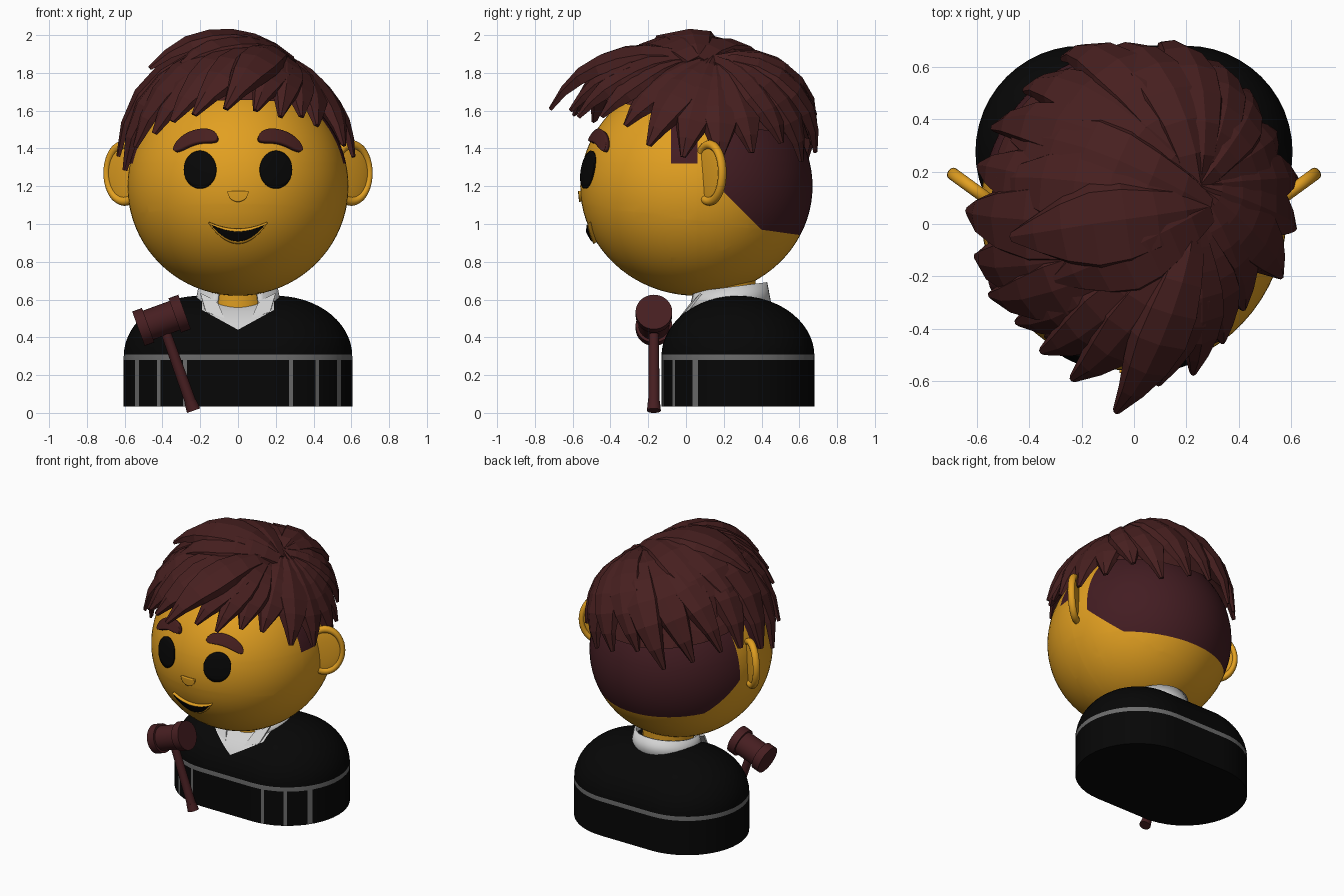
import bpy, bmesh, math
from math import sin, cos, pi, radians, sqrt
from mathutils import Vector, Matrix

if "Cube" in bpy.data.objects:
    bpy.data.objects.remove(bpy.data.objects["Cube"])


def material(name, *rgb):
    m = bpy.data.materials.new(name)
    m.use_nodes = True
    m.diffuse_color = (*rgb, 1)
    m.node_tree.nodes["Principled BSDF"].inputs["Base Color"].default_value = (*rgb, 1)
    return m


SKIN = material("golden_skin", .76, .35, .015)
HAIR = material("brown_hair", .063, .014, .014)
SCALP = material("plum_brown", .056, .012, .016)
BLACK = material("black", .002, .002, .002)
GREY = material("grey_trim", .15, .15, .15)
WHITE = material("white_collar", .65, .65, .65)
WOOD = material("red_brown_wood", .062, .013, .015)


def finish(bm, name, mats, smooth=True, angle=35):
    bmesh.ops.recalc_face_normals(bm, faces=bm.faces)
    me = bpy.data.meshes.new(name)
    bm.to_mesh(me)
    bm.free()
    ob = bpy.data.objects.new(name, me)
    bpy.context.collection.objects.link(ob)
    for m in mats:
        me.materials.append(m)
    if smooth:
        bpy.ops.object.select_all(action='DESELECT')
        ob.select_set(True)
        bpy.context.view_layer.objects.active = ob
        bpy.ops.object.shade_smooth_by_angle(angle=radians(angle))
    return ob


def cut(bm, co, no, clear=False):
    geom = bm.verts[:] + bm.edges[:] + bm.faces[:]
    bmesh.ops.bisect_plane(bm, geom=geom, plane_co=co, plane_no=no, clear_inner=clear)


def skin_rings(bm, rings, close=True):
    """Join rings of points with quads and cap both ends."""
    rows = [[bm.verts.new(p) for p in r] for r in rings]
    n = len(rows[0])
    for a, b in zip(rows, rows[1:]):
        for i in range(n if close else n - 1):
            j = (i + 1) % n
            bm.faces.new((a[i], a[j], b[j], b[i]))
    if close:
        bm.faces.new(rows[0])
        bm.faces.new(rows[-1])


# Robe: a stadium-shaped block with a domed top, trim cut into its faces
MID_Y, R = .275, .405


def stadium(r, z):
    pts = []
    for i in range(50):
        a = -pi / 2 + pi * (i % 25) / 24 + (pi if i >= 25 else 0)
        pts.append((r * cos(a) + (.2 if i < 25 else -.2), MID_Y + r * sin(a), z))
    return pts


bm = bmesh.new()
dome = [radians(87 * i / 14) for i in range(15)]
skin_rings(bm, [stadium(R, .035)] + [stadium(R * cos(a), .3 + .32 * sin(a)) for a in dome])
bars = [(.27, .29), (.41, .43), (.525, .545)]
for z in (.28, .31):
    cut(bm, (0, 0, z), (0, 0, 1))
for s in (-1, 1):
    cut(bm, (0, 0, .44), (-.55 * s, 0, 1))
    for x in (.19, *[e for b in bars for e in b]):
        cut(bm, (x * s, 0, 0), (1, 0, 0))
cut(bm, (0, .2, 0), (0, 1, 0))
for f in bm.faces:
    c = f.calc_center_median()
    x = abs(c.x)
    band = .28 < c.z < .31
    bar = .05 < c.z < .28 and c.y < MID_Y and any(a < x < b for a, b in bars)
    vee = c.z > .44 + .55 * x and x < .19 and c.y < .2
    f.material_index = 1 if band or bar else 2 if vee else 0
finish(bm, "robe", [BLACK, GREY, WHITE])


def rod(name, a, b, r1, r2, mat, sides=32):
    a, b = Vector(a), Vector(b)
    rot = (b - a).to_track_quat('Z', 'Y').to_matrix().to_4x4()
    bm = bmesh.new()
    bmesh.ops.create_cone(bm, cap_ends=True, segments=sides, radius1=r1, radius2=r2,
                          depth=(b - a).length, matrix=Matrix.Translation((a + b) / 2) @ rot)
    return finish(bm, name, [mat])


# Neck and open collar with two flaps
rod("neck", (0, .2, .45), (0, .2, .72), .16, .17, SKIN)
bm = bmesh.new()
arc = [radians(-60 + 300 * i / 36) for i in range(37)]
skin_rings(bm, [[(r * cos(a), .22 + r * sin(a), z + k * sin(a)) for a in arc]
                for r, z, k in ((.235, .55, .01), (.21, .665, .027))], close=False)
collar = finish(bm, "collar", [WHITE])
collar.modifiers.new("thickness", 'SOLIDIFY').thickness = .015
for s, side in ((1, "left"), (-1, "right")):
    bm = bmesh.new()
    flap = [(.2, .075, .635), (.11, .03, .59), (.07, -.04, .5), (.17, -.005, .535)]
    bm.faces.new([bm.verts.new((x * s, y, z)) for x, y, z in flap])
    ob = finish(bm, side + "_collar_flap", [WHITE], False)
    ob.modifiers.new("thickness", 'SOLIDIFY').thickness = .012

# Head: an ellipsoid with the shaved hair area cut into its faces
HC, HR = Vector((0, .055, 1.2)), Vector((.585, .615, .58))
bm = bmesh.new()
bmesh.ops.create_uvsphere(bm, u_segments=64, v_segments=40, radius=1,
                          matrix=Matrix.Translation(HC) @ Matrix.Diagonal((*HR, 1)))
for y in (-.08, .06, .2):
    cut(bm, (0, y, 0), (0, 1, 0))
cut(bm, (0, 0, 1.32), (0, 0, 1))
cut(bm, (0, 0, 1.37), (0, 1, 1))
cut(bm, (0, .4, .97), (0, .14, 1))
for f in bm.faces:
    _, y, z = f.calc_center_median()
    nape = y > .2 and y + z > 1.37 and z > .97 - .14 * (y - .4)
    sideburn = -.08 < y < .06 and z > 1.32
    f.material_index = int(nape or sideburn)
finish(bm, "head", [SKIN, SCALP], angle=60)


# Face details: curved plates that follow the head
def patch(name, mat, cx, hw, top, bottom, lift, depth, side=1):
    bm = bmesh.new()
    rows = []
    for j in range(9):
        row = []
        for i in range(25):
            u = -cos(pi * i / 24)
            x = cx * side + hw * u
            lo, hi = bottom(u * side), top(u * side)
            z = lo + (hi - lo) * j / 8
            d = sqrt(max(0, 1 - (x / HR.x) ** 2 - ((z - HC.z) / HR.z) ** 2))
            row.append((x, HC.y - HR.y * d - lift, z))
        rows.append(row)
    skin_rings(bm, rows, close=False)
    bmesh.ops.remove_doubles(bm, verts=bm.verts, dist=1e-5)
    ob = finish(bm, name, [mat])
    mod = ob.modifiers.new("thickness", 'SOLIDIFY')
    mod.thickness, mod.offset = depth, 0


def dome_u(u):
    return sqrt(max(0, 1 - u * u))


def brow_mid(u):
    return 1.458 - .03 * u - .035 * u * u


def brow_half(u):
    return .034 * sqrt(max(0, 1 - u ** 4))


for s, side in ((1, "left"), (-1, "right")):
    patch(side + "_eye", BLACK, .2, .085, lambda u: 1.287 + .1 * dome_u(u),
          lambda u: 1.287 - .1 * dome_u(u), .012, .009, s)
    patch(side + "_eyebrow", HAIR, .22, .115, lambda u: brow_mid(u) + brow_half(u),
          lambda u: brow_mid(u) - brow_half(u), .012, .03, s)
    # Ear: flat disc with a raised rim, swept backwards
    turn = Matrix.Translation((.6 * s, .125, 1.27)) @ Matrix.Rotation(radians(36 * s), 4, 'Z')
    bm = bmesh.new()
    bmesh.ops.create_uvsphere(bm, u_segments=32, v_segments=16, radius=1,
                              matrix=turn @ Matrix.Diagonal((.12, .018, .16, 1)))
    finish(bm, side + "_ear", [SKIN], angle=60)
    bpy.ops.mesh.primitive_torus_add(major_radius=1, minor_radius=.16, major_segments=40,
                                     minor_segments=12)
    rim = bpy.context.object
    rim.name = side + "_ear_rim"
    rim.matrix_world = turn @ Matrix.Diagonal((.115, .15, .15, 1)) @ Matrix.Rotation(pi / 2, 4, 'X')
    rim.data.materials.append(SKIN)
    bpy.ops.object.shade_smooth()

patch("nose", SKIN, 0, .055, lambda u: 1.175, lambda u: 1.175 - .057 * dome_u(u), .004, .016)
patch("lips", SKIN, 0, .154, lambda u: .972 + .036 * u * u, lambda u: .9 + .108 * u * u, .008, .022)
patch("mouth", BLACK, 0, .14, lambda u: .96 + .036 * u * u, lambda u: .91 + .086 * u * u, .021, .008)

# Hair: faceted cap plus broad tapered locks fanning out from the crown
CC, CR = Vector((0, .06, 1.25)), Vector((.63, .64, .68))
bm = bmesh.new()
bmesh.ops.create_icosphere(bm, subdivisions=3, radius=1,
                           matrix=Matrix.Translation(CC) @ Matrix.Diagonal((*(CR * .985), 1)))
cut(bm, (0, -.45, 1.66), (0, .19, 1), clear=True)
finish(bm, "hair_cap", [HAIR], False)


def direction(az, el):
    az, el = radians(az), radians(el)
    return Vector((cos(az) * cos(el), sin(az) * cos(el), sin(el)))


def lock(name, tip, lift, width, root=(10, 70), base=0.0, thick=.04):
    a, b = direction(*root), direction(*tip)
    az = radians(tip[0])
    bulge = .025 - .025 * cos(az) + .11 * max(0, sin(az)) ** 3
    path = []
    for i in range(8):
        t = i / 7
        d = a.slerp(b, t) * (.98 + base + (lift + .02) * t + bulge * sin(pi * t))
        path.append(CC + Vector(p * q for p, q in zip(d, CR)))
    rings = []
    for i, p in enumerate(path):
        t = i / 7
        tangent = path[min(i + 1, 7)] - path[max(i - 1, 0)]
        across = tangent.cross(p - CC).normalized()
        out = across.cross(tangent).normalized()
        w = width * min(.4 + 1.3 * t, 1, .12 + 2.3 * (1 - t))
        h = thick * min(1, .3 + 2.5 * (1 - t))
        section = ((-1, -.9), (-.85, .3), (.1, .8), (.8, .3), (1, -.9))
        rings.append([p + across * w * u + out * h * v for u, v in section])
    bm = bmesh.new()
    skin_rings(bm, rings)
    finish(bm, name, [HAIR], False)


# Short locks around the left side and the back
for i in range(12):
    el = (24, 14, 9)[i] if i < 3 else 7 + 4 * (i % 3)
    lock(f"back_lock_{i}", (-42 + 17.5 * i, el), -.02 + .025 * (i % 2), .12, root=(20, 66),
         base=.006 * (i % 3))

# Long locks swept to the right side and over the forehead: azimuth, elevation, lift, width
swept = [(165, 14, 0, .15), (181, 9, .01, .16), (197, 3, .0, .15), (211, 13, .03, .14),
         (224, 19, .04, .14), (237, 23, .1, .14), (250, 24, .19, .13), (265, 23.5, .32, .12),
         (278, 26, .18, .11), (290, 24, .14, .1), (304, 26, .07, .11)]
for i, (az, el, lift, w) in enumerate(swept):
    lock(f"swept_lock_{i}", (az, el), lift, w, root=(-15, 68), base=.01 * (i % 2))

# Raised layer on top
for i, (az, el, lift) in enumerate([(193, 48, .12), (222, 54, .07), (168, 36, .02), (150, 34, .0)]):
    lock(f"top_lock_{i}", (az, el), lift, .17, root=(0, 64), base=.02)

# Gavel
HEAD = Vector((-.405, -.17, .49))
AXIS = Vector((cos(radians(20)), 0, sin(radians(20))))
rod("gavel_barrel", HEAD - AXIS * .1, HEAD + AXIS * .1, .082, .082, WOOD)
for s, side in ((1, "inner"), (-1, "outer")):
    rod(f"gavel_{side}_end", HEAD + AXIS * .075 * s, HEAD + AXIS * .13 * s, .097, .097, WOOD)
foot = Vector((-.235, -.17, .012))
grip = foot.lerp(HEAD, .1)
rod("gavel_handle", grip, HEAD, .03, .026, WOOD, 20)
rod("gavel_knob", foot, grip, .037, .032, WOOD, 20)
